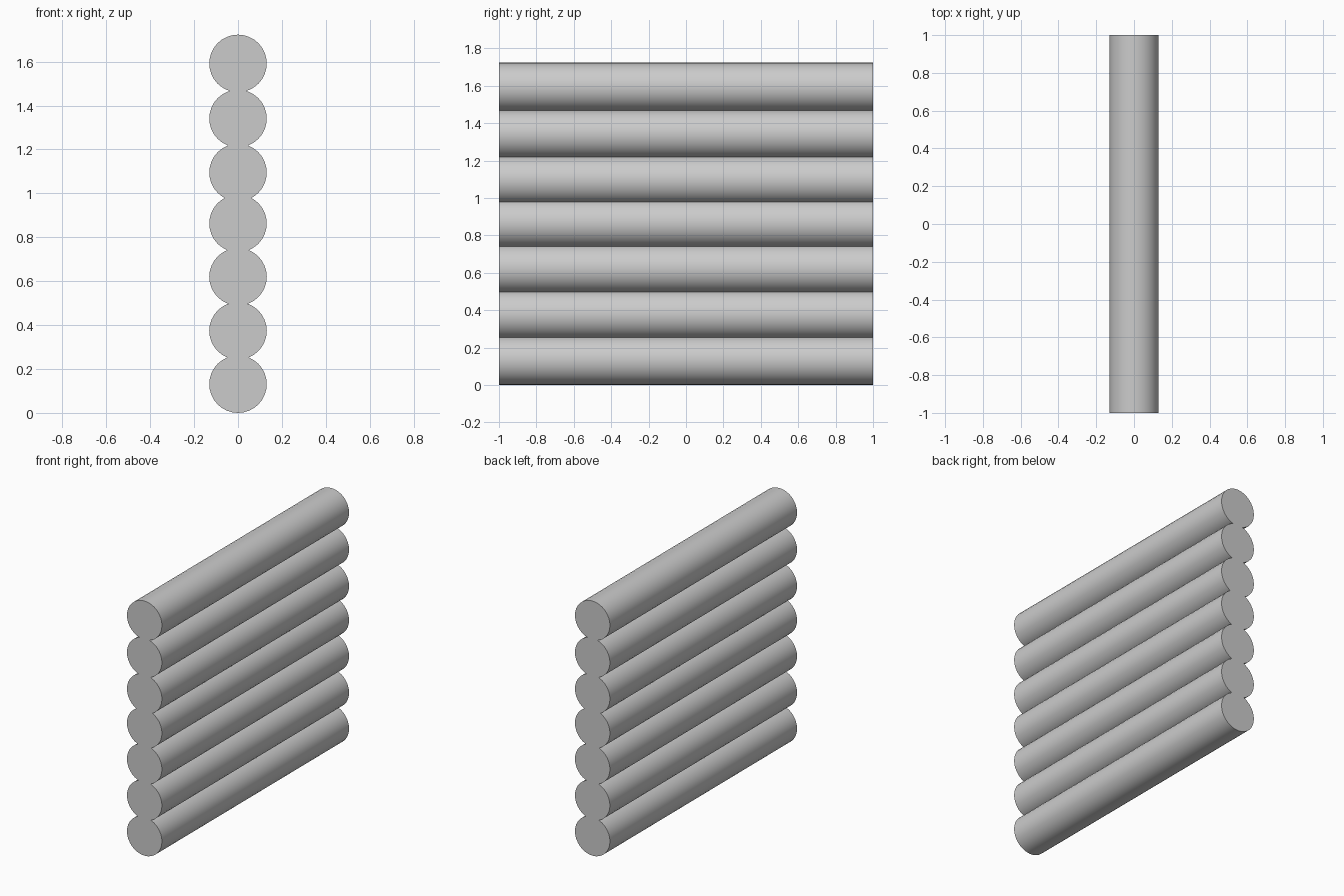
import bpy
import math

if "Cube" in bpy.data.objects:
    bpy.data.objects.remove(bpy.data.objects["Cube"])

RADIUS = 0.131
LENGTH = 2.0
# Slightly uneven heights of the stacked log centres
HEIGHTS = [0.131, 0.374, 0.62, 0.863, 1.095, 1.341, 1.592]


def add_log(index, z):
    """One horizontal log lying along y."""
    bpy.ops.mesh.primitive_cylinder_add(
        vertices=32, radius=RADIUS, depth=LENGTH,
        location=(0, 0, z), rotation=(math.pi / 2, 0, 0))
    log = bpy.context.object
    log.name = f"wall_log_{index}"
    bpy.ops.object.transform_apply(location=False, rotation=True, scale=False)
    # Round sides smooth, end caps crisp
    bpy.ops.object.shade_smooth_by_angle(angle=math.radians(40))
    return log


# Wall of stacked logs
for i, z in enumerate(HEIGHTS, start=1):
    add_log(i, z)
